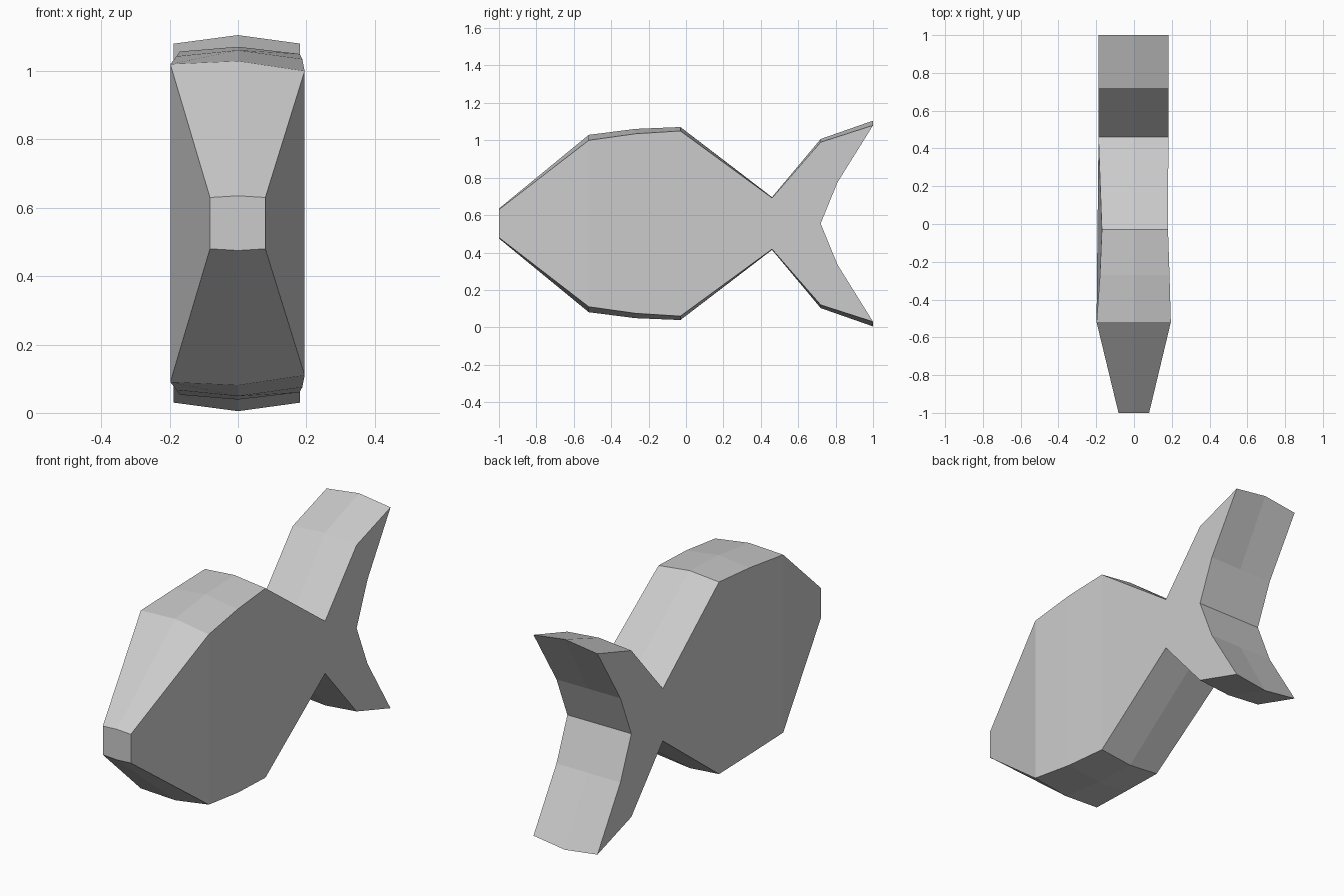
import bpy, bmesh

if "Cube" in bpy.data.objects:
    bpy.data.objects.remove(bpy.data.objects["Cube"])

MID = 0.555  # height of the plane the top and bottom halves mirror across

# Body sections: y, left mid x, left edge x, right x, left edge h, right edge h, crest h
BODY = [
    (-1.00, 0.082, 0.082, 0.080, 0.075, 0.075, 0.080),
    (-0.52, 0.198, 0.198, 0.195, 0.465, 0.445, 0.474),
    (-0.27, 0.196, 0.180, 0.188, 0.488, 0.480, 0.506),
    (-0.03, 0.193, 0.170, 0.180, 0.502, 0.495, 0.516),
    (0.46, 0.188, 0.188, 0.182, 0.137, 0.137, 0.141),
]
# Tail rows: y, edge h, crest h
TAIL_OUTER = (0.72, 0.435, 0.452)
TAIL_TIP = (1.00, 0.525, 0.550)
TAIL_INNER = (0.81, 0.220, 0.220)
TAIL_NOTCH = (0.72, 0.0, 0.0)

bm = bmesh.new()


def strip(a, b):
    for i in range(len(a) - 1):
        bm.faces.new((a[i], a[i + 1], b[i + 1], b[i]))


for s in (1, -1):
    def vert(x, y, h):
        return bm.verts.new((x, y, MID + s * h))

    def tail_row(row):
        y, edge, crest = row
        return [vert(-0.188, y, edge), vert(0, y, crest), vert(0.182, y, edge)]

    # Body half, with the blunt mouth
    rows = [[vert(-lm, y, 0), vert(-le, y, hl), vert(0, y, hc),
             vert(r, y, hr), vert(r, y, 0)]
            for y, lm, le, r, hl, hr, hc in BODY]
    for a, b in zip(rows, rows[1:]):
        strip(a, b)
    bm.faces.new(rows[0])

    # Tail lobe: outer surface, inner fork and flat sides
    root = rows[-1]
    outer, tip, inner, notch = map(
        tail_row, (TAIL_OUTER, TAIL_TIP, TAIL_INNER, TAIL_NOTCH))
    strip(root[1:4], outer)
    strip(outer, tip)
    strip(tip, inner)
    strip(inner, notch)
    for side, mid, edge in ((0, root[0], root[1]), (2, root[4], root[3])):
        bm.faces.new((mid, edge, outer[side], notch[side]))
        bm.faces.new((notch[side], outer[side], inner[side]))
        bm.faces.new((outer[side], tip[side], inner[side]))

# Weld the halves
bmesh.ops.remove_doubles(bm, verts=bm.verts, dist=0.0005)
bmesh.ops.recalc_face_normals(bm, faces=bm.faces)
mesh = bpy.data.meshes.new("fish")
bm.to_mesh(mesh)
bm.free()
fish = bpy.data.objects.new("fish", mesh)
bpy.context.collection.objects.link(fish)
